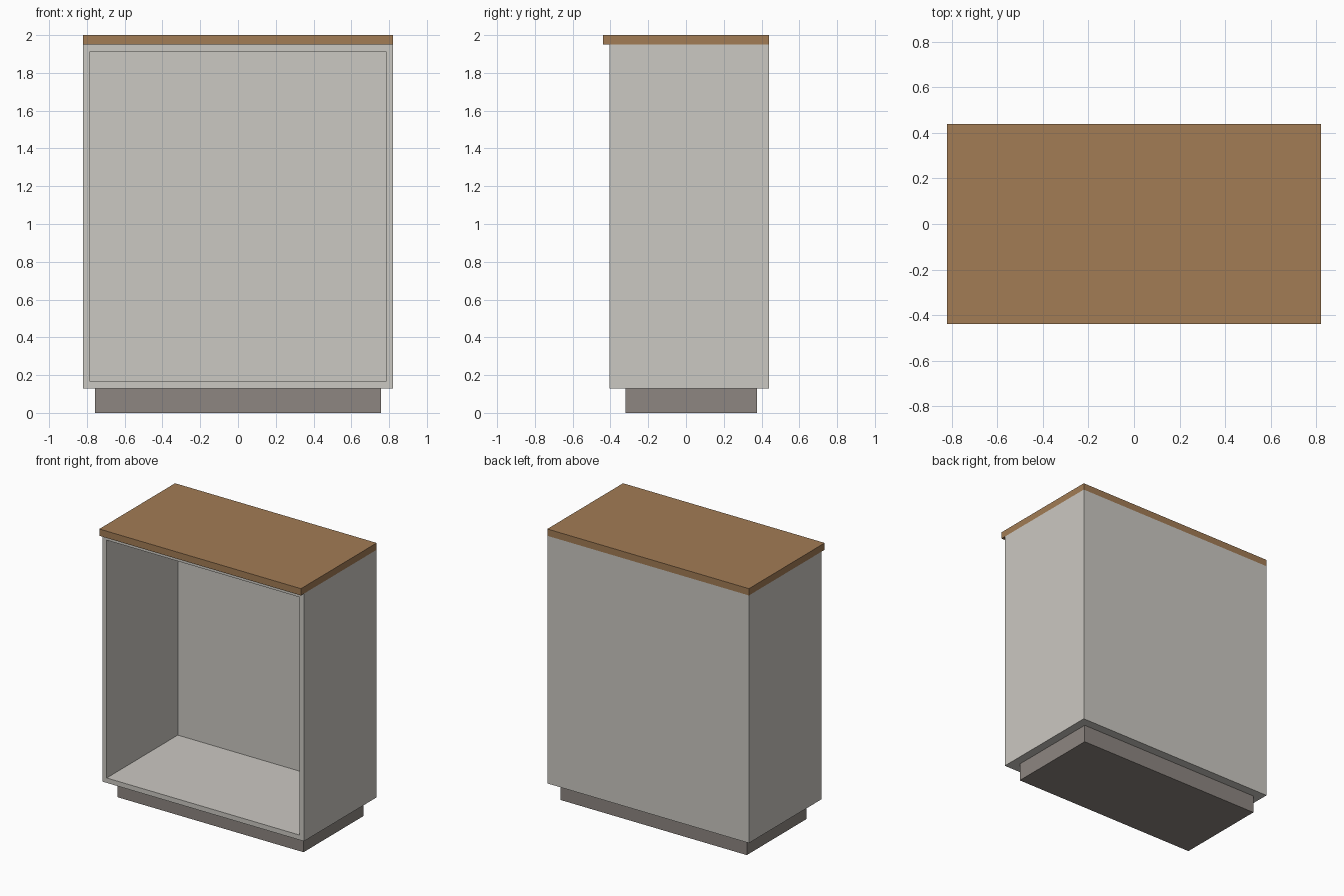
import bpy

cube = bpy.data.objects.get("Cube")
if cube:
    bpy.data.objects.remove(cube, do_unlink=True)


def material(name, rgb):
    mat = bpy.data.materials.new(name)
    mat.use_nodes = True
    color = (*rgb, 1.0)
    mat.diffuse_color = color
    mat.node_tree.nodes["Principled BSDF"].inputs["Base Color"].default_value = color
    return mat


def box(name, x, y, z, mat):
    """Box spanning the (min, max) pairs x, y and z."""
    bpy.ops.mesh.primitive_cube_add(size=1)
    ob = bpy.context.object
    ob.name = name
    spans = (x, y, z)
    ob.location = [(a + b) / 2 for a, b in spans]
    ob.scale = [b - a for a, b in spans]
    bpy.ops.object.transform_apply(location=True, rotation=False, scale=True)
    ob.data.materials.append(mat)
    return ob


panel_grey = material("panel_grey", (0.60, 0.58, 0.54))
wood_brown = material("wood_brown", (0.36, 0.20, 0.09))
plinth_grey = material("plinth_grey", (0.27, 0.24, 0.22))

HALF_W, FRONT, BACK = 0.82, -0.405, 0.44
BASE, TOP, BOARD, BACK_T = 0.13, 1.95, 0.036, 0.02
inner = HALF_W - BOARD
across = (-inner, inner)

# Plinth set back under the carcass
box("plinth", (-0.757, 0.757), (-0.32, 0.375), (0, BASE), plinth_grey)

# Carcass: two sides, floor, ceiling and back, open at the front
for name, s in (("left_side", 1), ("right_side", -1)):
    box(name, sorted((s * inner, s * HALF_W)), (FRONT, BACK), (BASE, TOP), panel_grey)
box("bottom_panel", across, (FRONT, BACK), (BASE, BASE + BOARD), panel_grey)
box("top_panel", across, (FRONT, BACK), (TOP - BOARD, TOP), panel_grey)
box("back_panel", across, (BACK - BACK_T, BACK), (BASE + BOARD, TOP - BOARD), panel_grey)

# Worktop overhanging the front
box("worktop", (-HALF_W, HALF_W), (-BACK, BACK), (TOP, 2.0), wood_brown)
